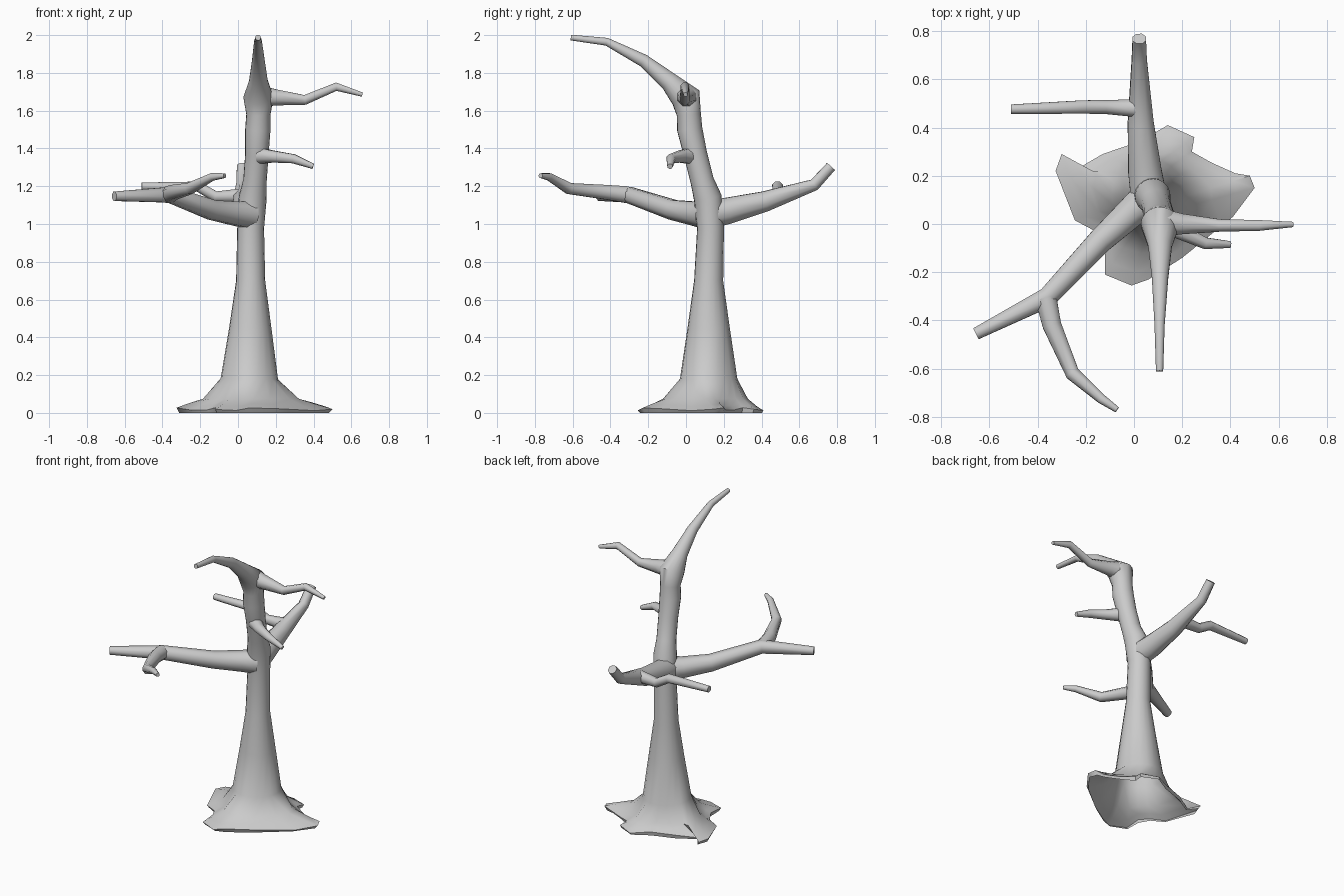
import bpy, bmesh
from math import sin, cos, radians, pi
from mathutils import Vector


def make_rings(path, sides, start=0.0, ref=(1, 0, 0)):
    """Rings of points around a path of (x, y, z, radius), square to its bends."""
    pts = [Vector(p[:3]) for p in path]
    u, rings = Vector(ref), []
    for i, p in enumerate(pts):
        before = (p - pts[i - 1]).normalized() if i else Vector()
        after = (pts[i + 1] - p).normalized() if i < len(pts) - 1 else Vector()
        n = (before + after).normalized()
        u = (u - n * u.dot(n)).normalized()
        v = n.cross(u)
        r = path[i][3]
        rings.append([p + (u * cos(start + 2 * pi * k / sides)
                           + v * sin(start + 2 * pi * k / sides)) * r
                      for k in range(sides)])
    return rings


def skin(name, rings, angle=50):
    """Bridge the rings with quads and close the far end."""
    bm = bmesh.new()
    loops = [[bm.verts.new(p) for p in ring] for ring in rings]
    n = len(rings[0])
    for a, b in zip(loops, loops[1:]):
        for k in range(n):
            bm.faces.new((a[k], a[(k + 1) % n], b[(k + 1) % n], b[k]))
    bm.faces.new(loops[-1])
    mesh = bpy.data.meshes.new(name)
    bm.to_mesh(mesh)
    bm.free()
    ob = bpy.data.objects.new(name, mesh)
    bpy.context.collection.objects.link(ob)
    bpy.ops.object.select_all(action='DESELECT')
    ob.select_set(True)
    bpy.context.view_layer.objects.active = ob
    bpy.ops.object.shade_smooth_by_angle(angle=radians(angle))
    return ob


# Trunk, bending forward into the top branch
trunk_path = [
    (0.06, 0.12, 0.18, 0.152), (0.065, 0.12, 0.45, 0.112),
    (0.067, 0.12, 0.70, 0.077), (0.067, 0.13, 0.98, 0.071),
    (0.078, 0.115, 1.14, 0.074), (0.09, 0.085, 1.23, 0.062),
    (0.10, 0.05, 1.37, 0.062), (0.105, 0.02, 1.50, 0.067),
    (0.108, 0.015, 1.58, 0.064), (0.108, 0.0, 1.67, 0.08),
    (0.108, -0.09, 1.755, 0.05), (0.108, -0.225, 1.865, 0.034),
    (0.106, -0.42, 1.965, 0.021), (0.106, -0.61, 1.987, 0.015)]

# Ragged root outline seen from above
root_outline = [
    (0.50, 0.15), (0.48, 0.20), (0.42, 0.21), (0.32, 0.255), (0.24, 0.30),
    (0.25, 0.36), (0.14, 0.41), (0.03, 0.345), (-0.13, 0.29), (-0.25, 0.22),
    (-0.30, 0.29), (-0.325, 0.22), (-0.245, 0.015), (-0.16, -0.03),
    (-0.12, -0.10), (-0.12, -0.21), (-0.01, -0.255), (0.06, -0.23),
    (0.20, -0.14), (0.41, 0.03)]
trunk_rings = make_rings(trunk_path, len(root_outline), radians(-20))


def root_ring(blend, z, wave=0.0):
    """Ring between the trunk foot (0) and the root outline (1)."""
    return [Vector((*(p.xy.lerp(Vector(o), blend)), z + wave * sin(k * 1.9)))
            for k, (p, o) in enumerate(zip(trunk_rings[0], root_outline))]


roots = [root_ring(0.94, 0.0), root_ring(1.0, 0.02, 0.008),
         root_ring(0.75, 0.042, 0.008), root_ring(0.4, 0.075)]
skin("trunk_and_roots", roots + trunk_rings)

# Branches: (x, y, z, radius) along each limb
branches = {
    "upper_right_branch": [
        (0.12, 0.005, 1.675, 0.062), (0.20, 0.0, 1.67, 0.046),
        (0.355, -0.006, 1.657, 0.028), (0.52, -0.006, 1.727, 0.024),
        (0.658, -0.002, 1.685, 0.012)],
    "lower_right_branch": [
        (0.12, 0.02, 1.36, 0.045), (0.185, -0.03, 1.357, 0.034),
        (0.295, -0.08, 1.345, 0.026), (0.398, -0.085, 1.305, 0.015)],
    "back_branch": [
        (0.06, 0.12, 1.05, 0.08), (0.045, 0.22, 1.07, 0.075),
        (0.028, 0.42, 1.12, 0.058), (0.022, 0.68, 1.208, 0.034),
        (0.022, 0.768, 1.305, 0.03)],
    "back_side_branch": [
        (0.01, 0.48, 1.15, 0.04), (-0.12, 0.485, 1.145, 0.031),
        (-0.21, 0.485, 1.198, 0.03), (-0.51, 0.476, 1.2, 0.021)],
    "front_left_branch": [
        (0.06, 0.11, 1.05, 0.08), (-0.01, 0.05, 1.055, 0.068),
        (-0.14, -0.07, 1.075, 0.056), (-0.36, -0.305, 1.155, 0.045),
        (-0.655, -0.455, 1.147, 0.027)],
    "front_left_fork": [
        (-0.365, -0.31, 1.155, 0.048), (-0.34, -0.42, 1.168, 0.042),
        (-0.255, -0.62, 1.188, 0.032), (-0.135, -0.725, 1.25, 0.021),
        (-0.07, -0.77, 1.256, 0.013)],
}
for name, path in branches.items():
    skin(name, make_rings(path, 8, pi / 8, ref=(0, 0, 1)))
